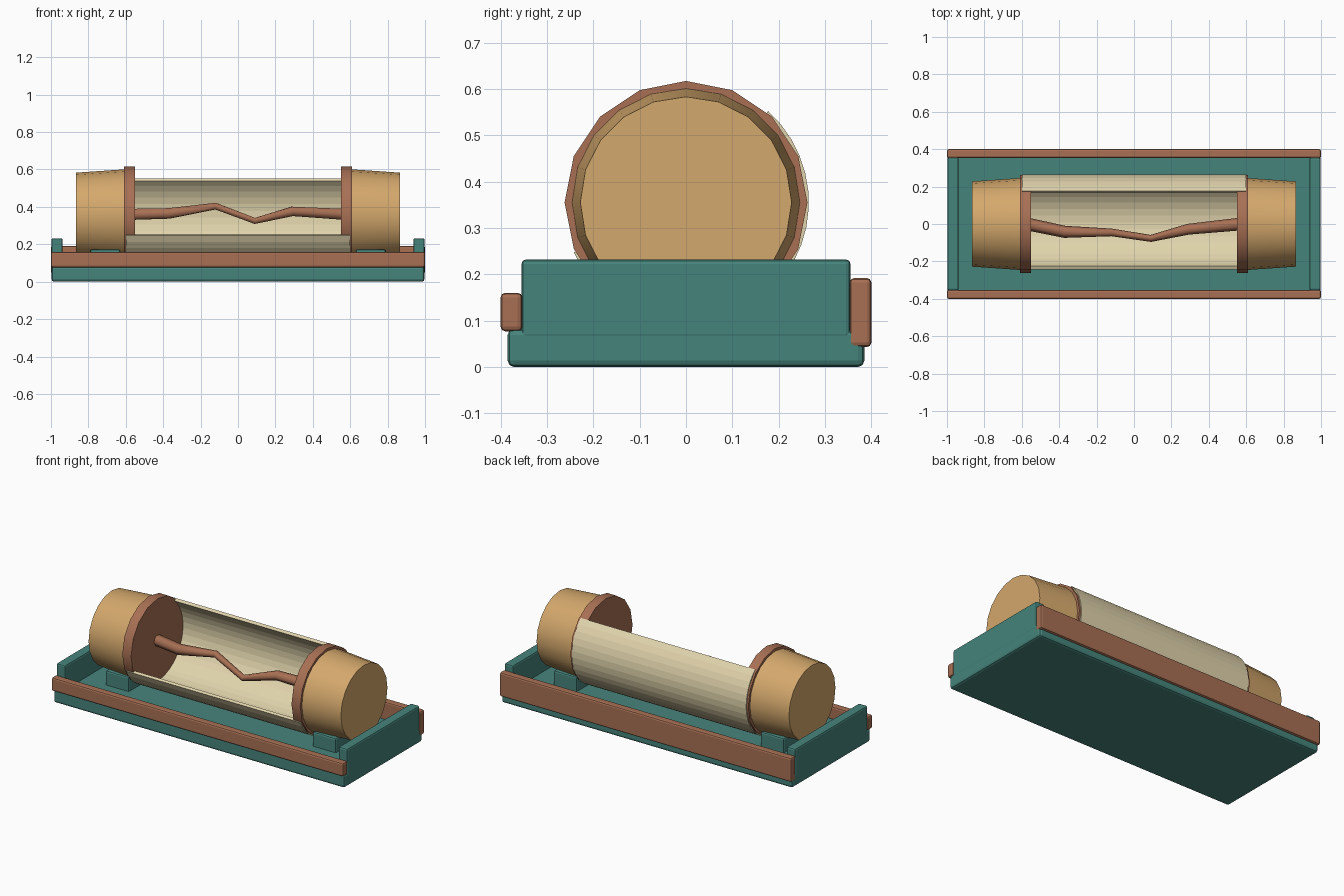
import bpy, bmesh, math
from mathutils import Matrix

cube = bpy.data.objects.get("Cube")
if cube:
    bpy.data.objects.remove(cube)


def make_material(name, rgb):
    mat = bpy.data.materials.new(name)
    mat.use_nodes = True
    # convert display colour to linear
    lin = [((c / 255 + 0.055) / 1.055) ** 2.4 for c in rgb]
    mat.diffuse_color = (*lin, 1)
    mat.node_tree.nodes["Principled BSDF"].inputs["Base Color"].default_value = (*lin, 1)
    return mat


teal = make_material("teal", (70, 132, 124))
brown = make_material("copper brown", (168, 112, 84))
tan = make_material("tan brass", (212, 168, 108))
cream = make_material("cream", (225, 212, 172))


def add_object(name, bm, mat, smooth=False):
    bmesh.ops.recalc_face_normals(bm, faces=bm.faces)
    mesh = bpy.data.meshes.new(name)
    bm.to_mesh(mesh)
    bm.free()
    mesh.materials.append(mat)
    obj = bpy.data.objects.new(name, mesh)
    bpy.context.collection.objects.link(obj)
    if smooth:
        bpy.ops.object.select_all(action="DESELECT")
        obj.select_set(True)
        bpy.context.view_layer.objects.active = obj
        bpy.ops.object.shade_smooth_by_angle(angle=math.radians(30))
    return obj


def box(name, xs, ys, zs, mat, bevel=0.01):
    bm = bmesh.new()
    bmesh.ops.create_cube(bm, size=1)
    spans = (xs, ys, zs)
    for v in bm.verts:
        for i, (lo, hi) in enumerate(spans):
            v.co[i] = lo + (v.co[i] + 0.5) * (hi - lo)
    obj = add_object(name, bm, mat)
    mod = obj.modifiers.new("bevel", "BEVEL")
    mod.width = bevel
    mod.segments = 2
    return obj


AXIS_Z = 0.355


def drum(name, x_in, x_out, r_in, r_out, sides, mat):
    """Closed cylinder or cone along x with a vertex straight up."""
    bm = bmesh.new()
    rings = []
    for x, r in ((x_in, r_in), (x_out, r_out)):
        angles = [math.tau * i / sides for i in range(sides)]
        rings.append([bm.verts.new((x, r * math.sin(a), AXIS_Z + r * math.cos(a))) for a in angles])
        bm.faces.new(rings[-1])
    for i in range(sides):
        j = (i + 1) % sides
        bm.faces.new((rings[0][i], rings[0][j], rings[1][j], rings[1][i]))
    return add_object(name, bm, mat, smooth=True)


# Tray
box("tray_base", (-0.997, 0.997), (-0.385, 0.385), (0, 0.083), teal, 0.014)
box("front_rail", (-1, 1), (-0.40, -0.353), (0.077, 0.16), brown)
box("back_rail", (-1, 1), (0.353, 0.40), (0.043, 0.192), brown)

# Mirrored ends: walls, saddles, caps and collars
for side, s in (("left", 1), ("right", -1)):
    box(side + "_end_wall", sorted((s * 0.937, s * 0.998)), (-0.355, 0.355), (0.06, 0.232), teal)
    box(side + "_saddle", sorted((s * 0.63, s * 0.79)), (-0.17, 0.17), (0.07, 0.172), teal)
    drum(side + "_cap", s * 0.59, s * 0.865, 0.247, 0.228, 20, tan)
    drum(side + "_collar", s * 0.55, s * 0.61, 0.262, 0.262, 16, brown)

# Open trough-shaped shell around the wire
bm = bmesh.new()
STEPS = 24
START, END = math.radians(48), math.radians(-156)
rows = []
for i in range(STEPS + 1):
    a = START + (END - START) * i / STEPS
    rows.append([bm.verts.new((x, r * math.cos(a), AXIS_Z + r * math.sin(a)))
                 for x, r in ((-0.598, 0.265), (0.598, 0.265), (0.598, 0.247), (-0.598, 0.247))])
for a, b in zip(rows, rows[1:]):
    for k in range(4):
        n = (k + 1) % 4
        bm.faces.new((a[k], a[n], b[n], b[k]))
bm.faces.new(rows[0])
bm.faces.new(rows[-1])
add_object("shell", bm, cream)

# Bent wire, thinner in the middle
path = [(-0.57, 0.0, 0.36, 1), (-0.37, -0.042, 0.365, 0.95), (-0.12, -0.045, 0.404, 0.6),
        (0.09, -0.077, 0.325, 0.55), (0.29, -0.028, 0.376, 0.85), (0.57, 0.0, 0.36, 1)]
curve = bpy.data.curves.new("wire", "CURVE")
curve.dimensions = "3D"
curve.bevel_depth = 0.034
curve.bevel_resolution = 1
curve.use_fill_caps = True
spline = curve.splines.new("POLY")
spline.points.add(len(path) - 1)
for p, (x, y, z, r) in zip(spline.points, path):
    p.co = (x, y, z, 1)
    p.radius = r
curve.materials.append(brown)
wire = bpy.data.objects.new("wire", curve)
bpy.context.collection.objects.link(wire)
